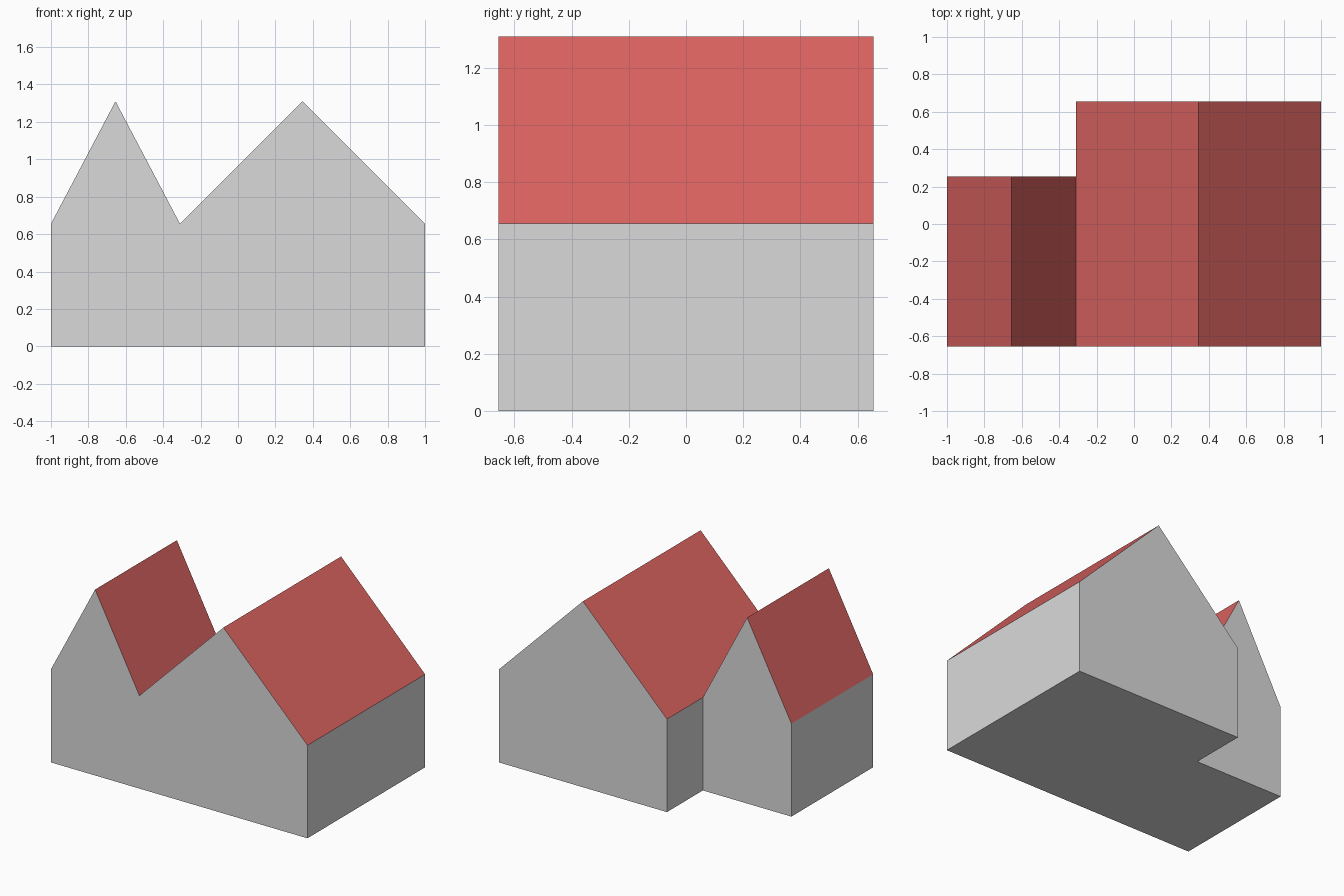
import bpy
import bmesh
import math

default = bpy.data.objects.get("Cube")
if default:
    bpy.data.objects.remove(default, do_unlink=True)


def make_material(name, rgb):
    mat = bpy.data.materials.new(name)
    mat.use_nodes = True
    mat.diffuse_color = (*rgb, 1)
    mat.node_tree.nodes["Principled BSDF"].inputs["Base Color"].default_value = (*rgb, 1)
    return mat


WALL, ROOF = 0, 1
EAVE, RIDGE = 0.655, 1.31
FRONT, STEP, BACK = -0.655, 0.255, 0.655
LEFT_END, VALLEY, RIGHT_END = -1.0, -0.31, 1.0

bm = bmesh.new()
corners = {}


def add_face(points, material):
    """Add a face on shared corners; a face met twice is an inner wall and is removed."""
    for p in points:
        if p not in corners:
            corners[p] = bm.verts.new(p)
    verts = [corners[p] for p in points]
    twin = bm.faces.get(verts)
    if twin:
        bm.faces.remove(twin)
    else:
        bm.faces.new(verts).material_index = material


def gabled_block(x0, x1, y0, y1):
    """Pentagon gable profile run from y0 to y1."""
    profile = [(x0, 0), (x1, 0), (x1, EAVE), ((x0 + x1) / 2, RIDGE), (x0, EAVE)]
    add_face([(x, y0, z) for x, z in profile], WALL)
    add_face([(x, y1, z) for x, z in reversed(profile)], WALL)
    for (ax, az), (bx, bz) in zip(profile, profile[1:] + profile[:1]):
        material = ROOF if RIDGE in (az, bz) else WALL
        add_face([(ax, y0, az), (ax, y1, az), (bx, y1, bz), (bx, y0, bz)], material)


# Narrow wing, then the wide wing in two lengths
gabled_block(LEFT_END, VALLEY, FRONT, STEP)
gabled_block(VALLEY, RIGHT_END, FRONT, STEP)
gabled_block(VALLEY, RIGHT_END, STEP, BACK)

# Join flush faces into single walls, roof slopes and floor
bmesh.ops.recalc_face_normals(bm, faces=bm.faces[:])
bmesh.ops.dissolve_limit(bm, angle_limit=math.radians(1), verts=bm.verts[:],
                         edges=bm.edges[:], delimit={'MATERIAL'})

mesh = bpy.data.meshes.new("twin_gable_house")
bm.to_mesh(mesh)
bm.free()
mesh.materials.append(make_material("wall grey", (0.7, 0.7, 0.7)))
mesh.materials.append(make_material("roof red", (0.72, 0.127, 0.12)))
house = bpy.data.objects.new("twin_gable_house", mesh)
bpy.context.collection.objects.link(house)
